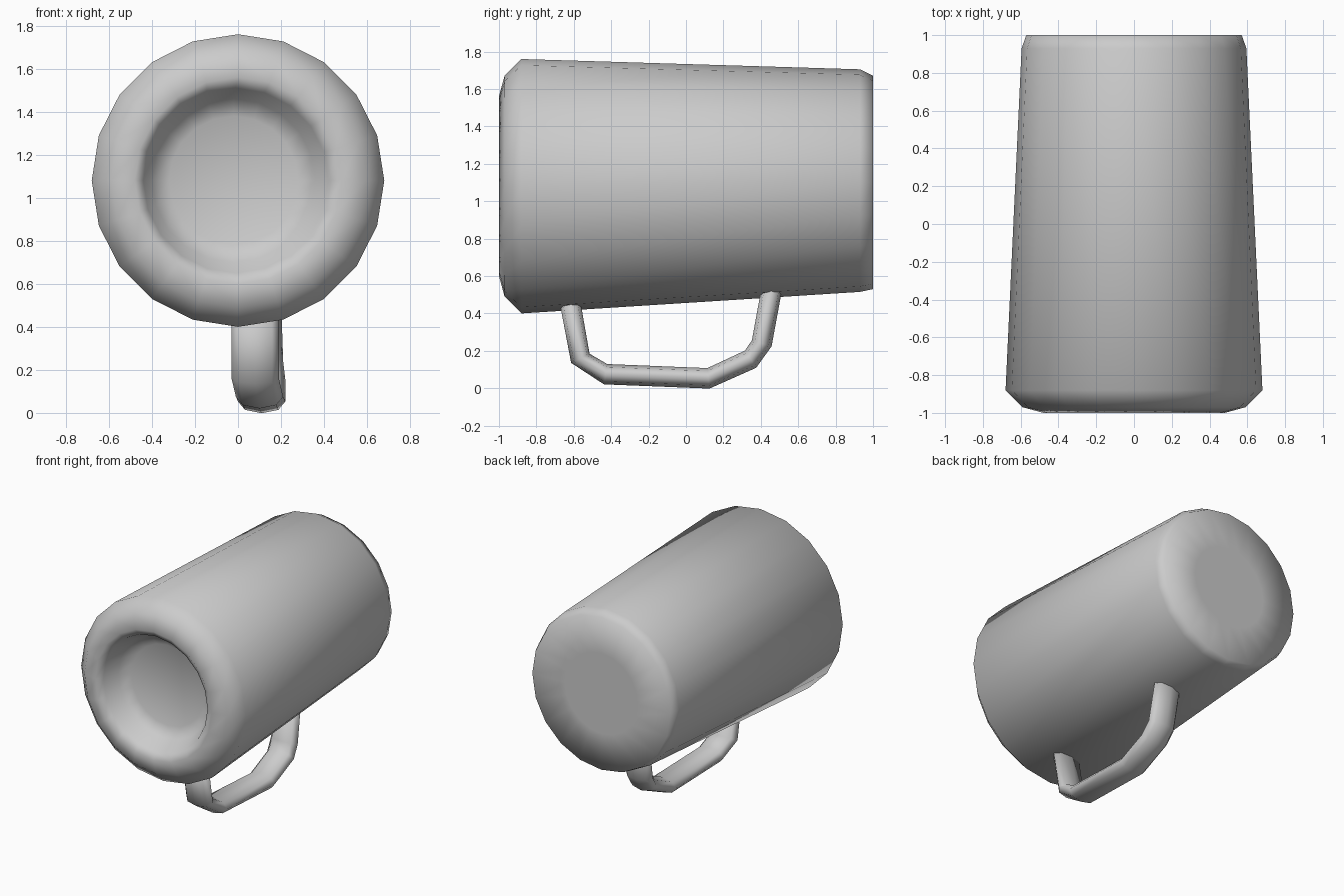
import bpy, bmesh
from math import sin, cos, pi
from mathutils import Vector

if "Cube" in bpy.data.objects:
    bpy.data.objects.remove(bpy.data.objects["Cube"])


def loft(name, rings, angle=None):
    """Skin a list of equal-length rings and close both ends."""
    bm = bmesh.new()
    loops = [[bm.verts.new(p) for p in ring] for ring in rings]
    n = len(loops[0])
    for a, b in zip(loops, loops[1:]):
        for i in range(n):
            bm.faces.new((a[i], a[(i + 1) % n], b[(i + 1) % n], b[i]))
    bm.faces.new(loops[0])
    bm.faces.new(loops[-1])
    bmesh.ops.recalc_face_normals(bm, faces=bm.faces)
    for f in bm.faces:
        f.smooth = True
    mesh = bpy.data.meshes.new(name)
    bm.to_mesh(mesh)
    bm.free()
    obj = bpy.data.objects.new(name, mesh)
    bpy.context.collection.objects.link(obj)
    return obj


# Tapered mug body lying along y: (y, radius, centre z, centre x)
SIDES = 20
profile = [
    (-0.80, 0.30, 1.08, -0.02),   # recess floor
    (-0.84, 0.38, 1.08, -0.02),
    (-0.96, 0.43, 1.08, -0.01),   # inner lip
    (-1.00, 0.48, 1.08, 0),
    (-0.97, 0.59, 1.08, 0),
    (-0.88, 0.68, 1.08, 0),       # widest point of the rim
    (0.93, 0.595, 1.11, 0),
    (1.00, 0.57, 1.10, 0),        # base edge
    (1.00, 0.30, 1.10, 0),
]
loft("mug_body", [
    [(cx + r * cos(2 * pi * i / SIDES), y, cz + r * sin(2 * pi * i / SIDES))
     for i in range(SIDES)]
    for y, r, cz, cx in profile])

# Flattened handle swept along a path below the body: (x, y, z)
path = [Vector(p) for p in (
    (0.08, -0.62, 0.46), (0.08, -0.565, 0.16), (0.10, -0.43, 0.075),
    (0.11, 0.12, 0.053), (0.11, 0.345, 0.155), (0.10, 0.405, 0.24),
    (0.09, 0.46, 0.54))]
rings = []
for k, p in enumerate(path):
    t = (path[min(k + 1, len(path) - 1)] - path[max(k - 1, 0)]).normalized()
    side = Vector((1, 0, 0))
    up = side.cross(t).normalized()
    rings.append([p + side * (0.11 * cos(2 * pi * i / 8)) + up * (0.055 * sin(2 * pi * i / 8))
                  for i in range(8)])
loft("mug_handle", rings)
